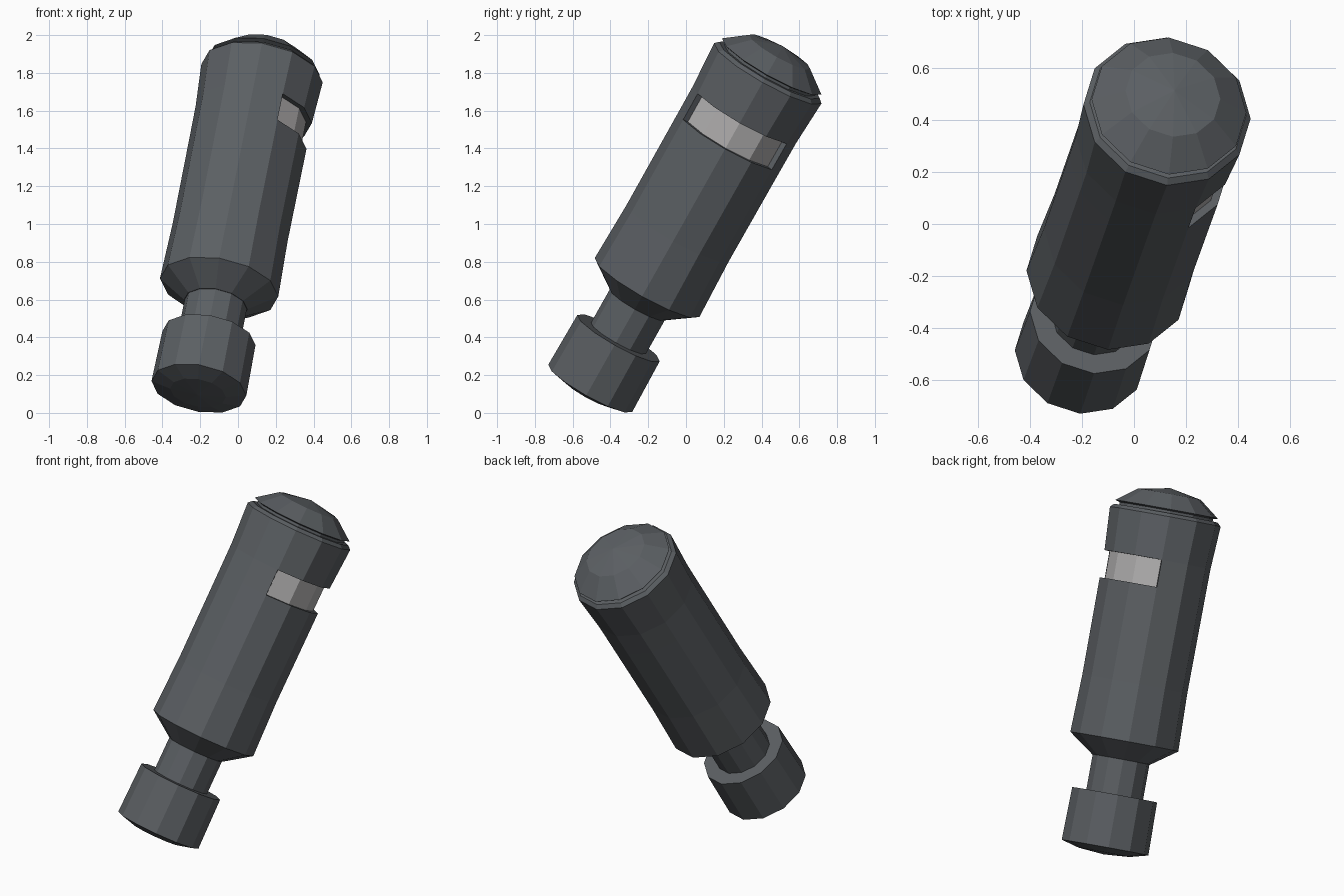
import bpy, bmesh
from math import radians, cos, sin, tau, atan2
from mathutils import Matrix

cube = bpy.data.objects.get("Cube")
if cube:
    bpy.data.objects.remove(cube, do_unlink=True)


def material(name, rgb):
    m = bpy.data.materials.new(name)
    m.use_nodes = True
    color = (*rgb, 1)
    m.diffuse_color = color
    m.node_tree.nodes["Principled BSDF"].inputs["Base Color"].default_value = color
    return m


DARK = material("dark grey", (0.105, 0.115, 0.125))
LIGHT = material("light grey", (0.44, 0.43, 0.43))
SIDES = 12
# Every part shares one leaning axis that starts at the knob
PLACE = (Matrix.Translation((-0.207, -0.507, 0.13))
         @ Matrix.Rotation(radians(-29.4), 4, 'X')
         @ Matrix.Rotation(radians(9.9), 4, 'Y'))


def lathe(profile):
    """Revolve (radius, height) pairs; zero radius makes a tip."""
    bm = bmesh.new()
    rings = []
    for r, h in profile:
        if r == 0:
            rings.append([bm.verts.new((0, 0, h))] * SIDES)
        else:
            rings.append([bm.verts.new((r * cos(tau * i / SIDES), r * sin(tau * i / SIDES), h))
                          for i in range(SIDES)])
    for a, b in zip(rings, rings[1:]):
        for i in range(SIDES):
            j = (i + 1) % SIDES
            bm.faces.new(dict.fromkeys((a[i], a[j], b[j], b[i])))
    bmesh.ops.recalc_face_normals(bm, faces=bm.faces)
    return bm


def finish(name, bm):
    mesh = bpy.data.meshes.new(name)
    bm.to_mesh(mesh)
    bm.free()
    mesh.materials.append(DARK)
    mesh.materials.append(LIGHT)
    obj = bpy.data.objects.new(name, mesh)
    obj.matrix_world = PLACE
    bpy.context.collection.objects.link(obj)


# End knob with a shallow domed underside
finish("knob", lathe([(0, -0.04), (0.15, -0.028), (0.255, 0), (0.25, 0.31), (0, 0.31)]))
# Thin neck
finish("neck", lathe([(0, 0.3), (0.167, 0.3), (0.167, 0.53), (0, 0.53)]))

# Main barrel, flared slightly at the top
SLOT_LOW, SLOT_HIGH = 1.53, 1.69
barrel = lathe([(0, 0.517), (0.17, 0.517), (0.318, 0.622), (0.309, 0.96), (0.311, SLOT_LOW),
                (0.312, SLOT_HIGH), (0.326, 1.943), (0.305, 1.963), (0.28, 1.963), (0, 1.963)])

# Recessed light window on one side of the barrel
window = []
for f in barrel.faces:
    c = f.calc_center_median()
    if SLOT_LOW < c.z < SLOT_HIGH and abs(atan2(c.y, c.x)) < radians(60):
        window.append(f)
bmesh.ops.inset_region(barrel, faces=window, thickness=0, depth=0)
for v in {v for f in window for v in f.verts}:
    v.co.xy *= 0.9
for f in window:
    f.material_index = 1
finish("barrel", barrel)

# Domed end cap above a narrow groove
finish("cap", lathe([(0, 1.95), (0.275, 1.95), (0.275, 1.978), (0.302, 1.986),
                     (0.185, 2.075), (0, 2.11)]))
